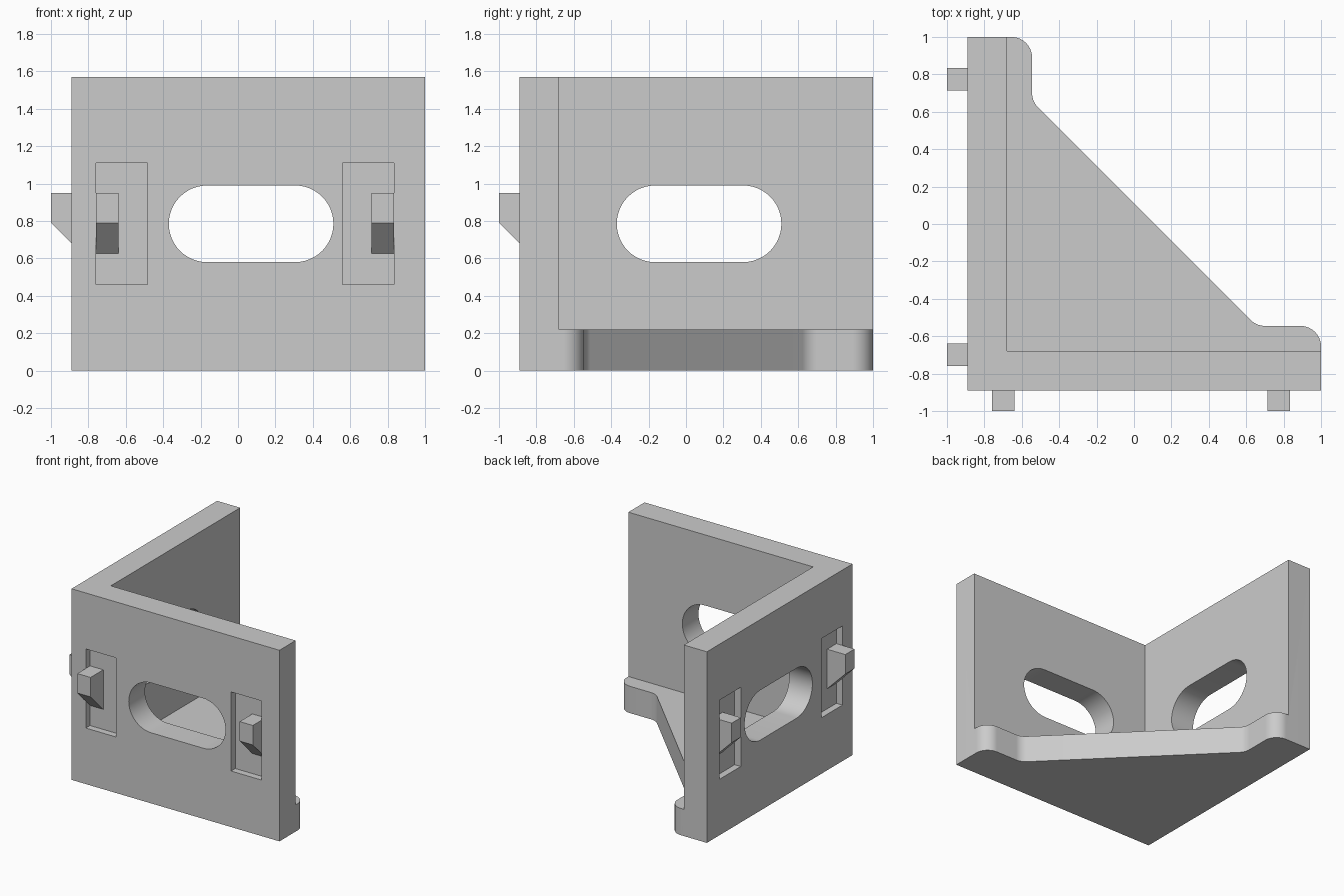
import bpy, bmesh, math
from mathutils import Vector

if "Cube" in bpy.data.objects:
    bpy.data.objects.remove(bpy.data.objects["Cube"], do_unlink=True)

OUT, IN, FAR = -0.89, -0.68, 1.0      # outer face, inner face, free end of each wall
HEIGHT, BASE = 1.57, 0.22
POCKET_FLOOR = -0.835

grey = bpy.data.materials.new("plain grey")
grey.use_nodes = True
grey.diffuse_color = (0.6, 0.6, 0.6, 1)
grey.node_tree.nodes["Principled BSDF"].inputs["Base Color"].default_value = (0.6, 0.6, 0.6, 1)


def prism(name, outline, low, high, place):
    """Extrude a 2D outline from low to high; place maps (u, v, w) to x, y, z."""
    bm = bmesh.new()
    face = bm.faces.new([bm.verts.new(place(u, v, low)) for u, v in outline])
    top = bmesh.ops.extrude_face_region(bm, geom=[face])["geom"]
    shift = Vector(place(0, 0, high)) - Vector(place(0, 0, low))
    bmesh.ops.translate(bm, vec=shift, verts=[g for g in top if isinstance(g, bmesh.types.BMVert)])
    bmesh.ops.recalc_face_normals(bm, faces=bm.faces)
    mesh = bpy.data.meshes.new(name)
    bm.to_mesh(mesh)
    bm.free()
    mesh.materials.append(grey)
    obj = bpy.data.objects.new(name, mesh)
    bpy.context.collection.objects.link(obj)
    return obj


def rect(u0, u1, v0, v1):
    return [(u0, v0), (u1, v0), (u1, v1), (u0, v1)]


def fillet(prev, corner, after, radius, steps=12):
    """Points of a tangent arc that rounds a corner."""
    c = Vector(corner)
    a, b = (Vector(prev) - c).normalized(), (Vector(after) - c).normalized()
    half = math.acos(a.dot(b)) / 2
    centre = c + (a + b).normalized() * radius / math.sin(half)
    start = c + a * radius / math.tan(half) - centre
    end = c + b * radius / math.tan(half) - centre
    # Blended directions between the tangent points, set to the radius
    return [tuple(centre + start.lerp(end, i / steps).normalized() * radius) for i in range(steps + 1)]


def cut(target, cutter):
    mod = target.modifiers.new("cut", "BOOLEAN")
    mod.operation, mod.solver, mod.object = "DIFFERENCE", "EXACT", cutter
    bpy.context.view_layer.objects.active = target
    bpy.ops.object.modifier_apply(modifier=mod.name)
    bpy.data.objects.remove(cutter, do_unlink=True)


def upright(u, v, w):
    return (u, v, w)


def front_wall(u, z, depth):
    return (u, depth, z)


def side_wall(u, z, depth):
    return (depth, u, z)


# Corner body: full-height block with the gusset outline, then hollowed above the base
TAB, DIAG = -0.545, 0.11              # tab edge, and x + y along the sloping edge
knee = (TAB, DIAG - TAB)
half_outline = [(OUT, FAR)]
half_outline += fillet((OUT, FAR), (TAB, FAR), knee, 0.11)
half_outline += fillet((TAB, FAR), knee, (DIAG / 2, DIAG / 2), 0.11)
outline = [(OUT, OUT)] + half_outline + [(y, x) for x, y in reversed(half_outline)]
body = prism("corner_bracket", outline, 0, HEIGHT, upright)
cut(body, prism("hollow_cutter", rect(IN, 2, IN, 2), BASE, 2, upright))

# Slots and pockets in both walls
R, MID = 0.205, 0.785
slot = []
for centre, start in ((0.305, -90), (-0.165, 90)):
    for i in range(25):
        a = math.radians(start + i * 7.5)
        slot.append((centre + R * math.cos(a), MID + R * math.sin(a)))

for place in (front_wall, side_wall):
    cut(body, prism("slot_cutter", slot, -1.1, -0.6, place))
    for u0, u1 in ((-0.76, -0.485), (0.56, 0.835)):
        cut(body, prism("pocket_cutter", rect(u0, u1, 0.46, 1.11), -1.1, POCKET_FLOOR, place))

# Hooks standing on the pocket floors, with a 45 degree underside
root = POCKET_FLOOR + 0.02
hook = [(root, 0.95), (-1, 0.95), (-1, 0.79), (POCKET_FLOOR, 0.625), (root, 0.625)]
for n, (u0, u1) in enumerate(((-0.76, -0.64), (0.715, 0.835)), 1):
    prism(f"front_hook_{n}", hook, u0, u1, lambda d, z, u: (u, d, z))
    prism(f"side_hook_{n}", hook, u0, u1, lambda d, z, u: (d, u, z))

# Smooth the rounded edges, keep the corners crisp
bpy.ops.object.select_all(action="DESELECT")
body.select_set(True)
bpy.context.view_layer.objects.active = body
bpy.ops.object.shade_smooth_by_angle(angle=math.radians(30))
